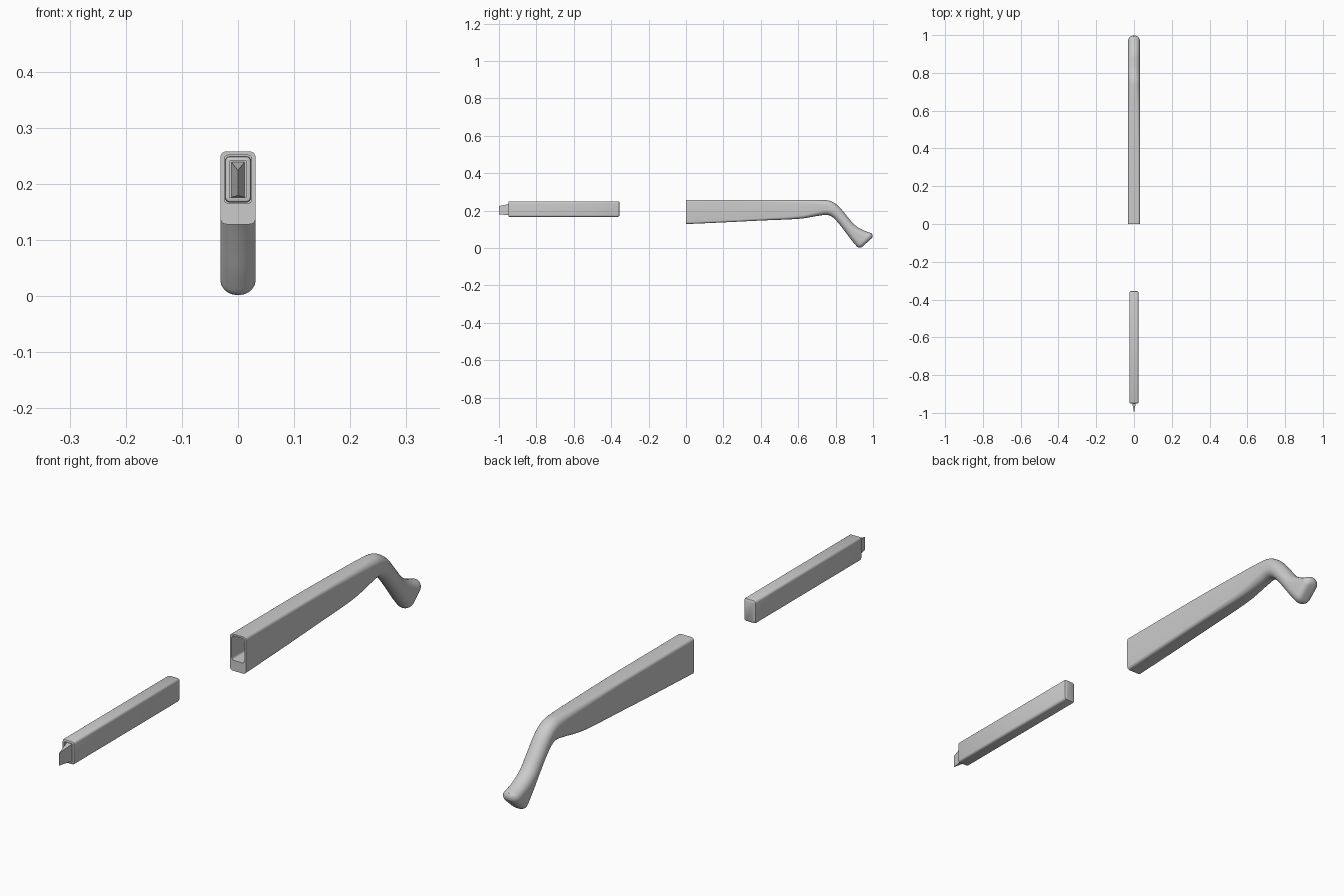
import bpy, bmesh, math
from mathutils import Vector

if "Cube" in bpy.data.objects:
    bpy.data.objects.remove(bpy.data.objects["Cube"])

CORNER = 6  # segments per rounded corner


def ring(bm, bot, top, half_w, r):
    """Rounded rectangle spanning bot->top (y, z points), width 2*half_w."""
    b, t = Vector((0, *bot)), Vector((0, *top))
    mid, up = (b + t) / 2, (t - b).normalized()
    half_h = (t - b).length / 2
    r = min(r, half_w * 0.97, half_h * 0.97)
    verts = []
    for k, (sx, sz) in enumerate([(1, 1), (-1, 1), (-1, -1), (1, -1)]):
        for i in range(CORNER + 1):
            a = math.pi / 2 * (k + i / CORNER)
            x = sx * (half_w - r) + r * math.cos(a)
            h = sz * (half_h - r) + r * math.sin(a)
            verts.append(bm.verts.new(mid + Vector((x, 0, 0)) + up * h))
    return verts


def skin(bm, rings):
    """Join consecutive rings and close both ends."""
    n = len(rings[0])
    for a, b in zip(rings, rings[1:]):
        for i in range(n):
            j = (i + 1) % n
            bm.faces.new((a[i], a[j], b[j], b[i]))
    bm.faces.new(rings[0])
    bm.faces.new(rings[-1])


def finish(bm, name, angle=35):
    bmesh.ops.recalc_face_normals(bm, faces=bm.faces)
    mesh = bpy.data.meshes.new(name)
    bm.to_mesh(mesh)
    bm.free()
    ob = bpy.data.objects.new(name, mesh)
    bpy.context.collection.objects.link(ob)
    bpy.ops.object.select_all(action='DESELECT')
    ob.select_set(True)
    bpy.context.view_layer.objects.active = ob
    bpy.ops.object.shade_smooth_by_angle(angle=math.radians(angle))
    return ob


def smooth_stations(pts, steps):
    """Catmull-Rom interpolation through station tuples."""
    out = []
    for i in range(len(pts) - 1):
        p0, p1 = pts[max(i - 1, 0)], pts[i]
        p2, p3 = pts[i + 1], pts[min(i + 2, len(pts) - 1)]
        for s in range(steps):
            t = s / steps
            out.append(tuple(
                0.5 * (2 * b + (c - a) * t + (2 * a - 5 * b + 4 * c - d) * t * t
                       + (3 * b - a - 3 * c + d) * t ** 3)
                for a, b, c, d in zip(p0, p1, p2, p3)))
    return out + [pts[-1]]


# Handle: hollow socket first, then the outer skin back to the bent foot
W = 0.0315
stations = [  # bottom y, z, top y, z, corner radius
    (0.00, 0.128, 0.00, 0.258, 0.011),
    (0.20, 0.137, 0.20, 0.258, 0.011),
    (0.40, 0.147, 0.40, 0.258, 0.012),
    (0.60, 0.156, 0.60, 0.257, 0.017),
    (0.70, 0.171, 0.715, 0.257, 0.024),
    (0.752, 0.177, 0.77, 0.252, 0.028),
    (0.785, 0.164, 0.813, 0.226, 0.030),
    (0.820, 0.127, 0.855, 0.178, 0.030),
    (0.855, 0.082, 0.895, 0.130, 0.030),
    (0.885, 0.042, 0.940, 0.099, 0.030),
    (0.913, 0.009, 0.992, 0.079, 0.030),
]
bm = bmesh.new()
S_BOT, S_TOP, S_W = 0.165, 0.2515, 0.0245
rings = [ring(bm, (y, S_BOT), (y, S_TOP), S_W, 0.008) for y in (0.5, 0.0)]
rings += [ring(bm, s[0:2], s[2:4], W, s[4]) for s in smooth_stations(stations, 5)]

# Rounded end of the foot
b, t = Vector(stations[-1][0:2]), Vector(stations[-1][2:4])
up = (t - b).normalized()
out = Vector((up.y, -up.x))
R = 0.021
for i in range(1, 7):
    a = math.pi / 2 * i / 6
    inset, push = R * (1 - math.cos(a)), R * math.sin(a)
    rings.append(ring(bm, b + up * inset + out * push, t - up * inset + out * push,
                      W - inset, 0.030 - inset))
skin(bm, rings)
finish(bm, "handle")

# Insert body: rounded bar with soft ends and a recessed front
bm = bmesh.new()
bot, top, w = 0.167, 0.2495, 0.0235
rings = []
for y, e in [(-0.932, 0.0085), (-0.950, 0.0085), (-0.950, 0.005), (-0.9485, 0.0015),
             (-0.945, 0.0), (-0.363, 0.0), (-0.358, 0.002), (-0.355, 0.007)]:
    rings.append(ring(bm, (y, bot + e), (y, top - e), w - e, max(0.009 - e, 0.001)))
skin(bm, rings)
finish(bm, "insert_body")

# Blade: wedge tapering to a vertical cutting edge
bm = bmesh.new()
base = [bm.verts.new((x, -0.932, z))
        for x, z in [(-0.012, 0.176), (0.012, 0.176), (0.012, 0.239), (-0.012, 0.239)]]
lo = bm.verts.new((0, -1.0, 0.179))
hi = bm.verts.new((0, -1.0, 0.224))
for f in [base, (base[0], base[1], lo), (base[2], base[3], hi),
          (base[1], base[2], hi, lo), (base[3], base[0], lo, hi)]:
    bm.faces.new(f)
finish(bm, "blade", 10)
